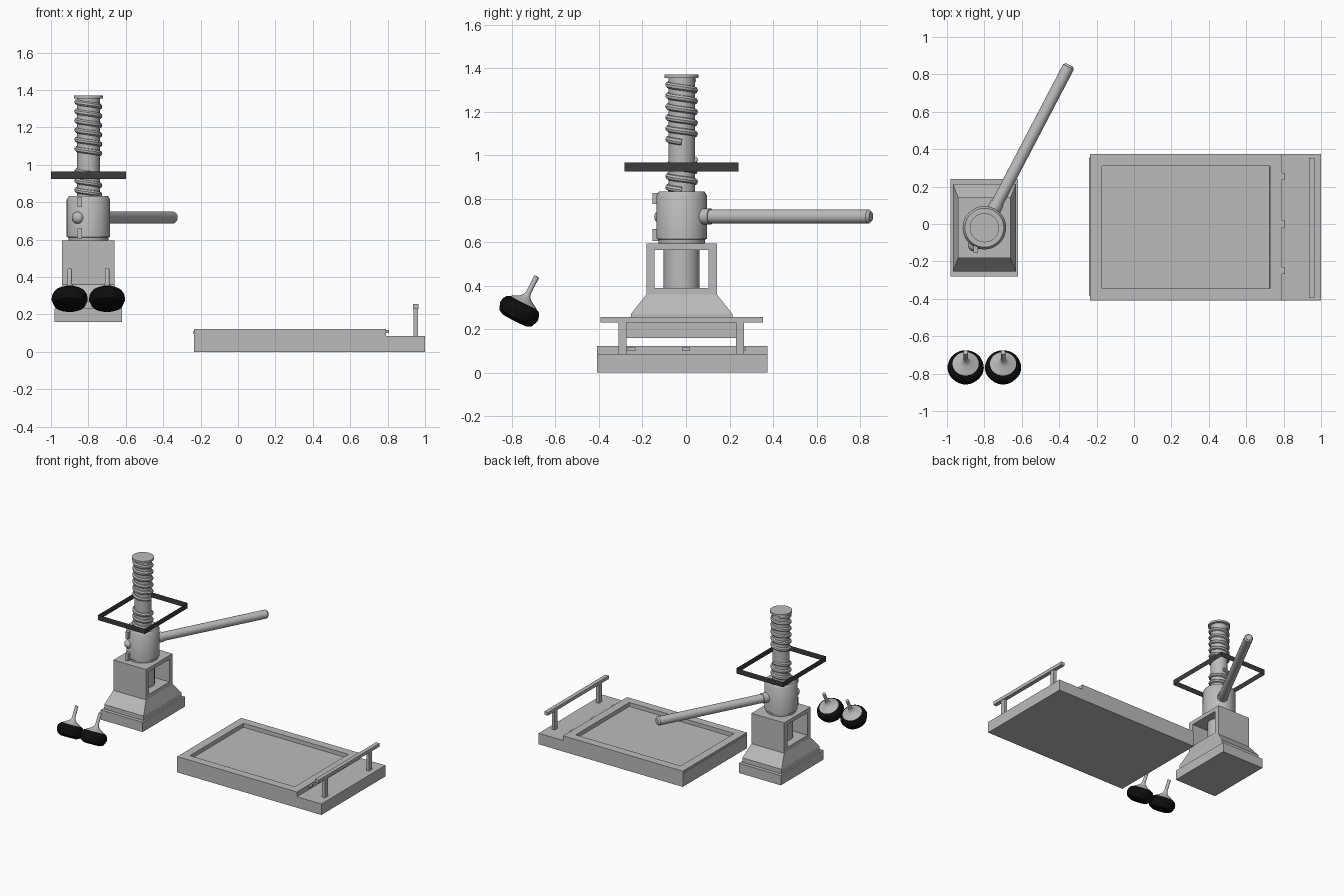
import bpy, bmesh, math
from mathutils import Matrix, Vector

cube = bpy.data.objects.get("Cube")
if cube:
    bpy.data.objects.remove(cube, do_unlink=True)


def material(name, value):
    m = bpy.data.materials.new(name)
    m.use_nodes = True
    color = (value, value, value, 1)
    m.diffuse_color = color
    m.node_tree.nodes["Principled BSDF"].inputs["Base Color"].default_value = color
    return m


GREY = material("cast grey", 0.5)
DARK = material("dark frame", 0.045)
BLACK = material("black leather", 0.004)
CX, CY = -0.8, -0.02          # axis of the press


def finish(name, bm, mat, smooth=False, matrix=None):
    bmesh.ops.recalc_face_normals(bm, faces=bm.faces)
    mesh = bpy.data.meshes.new(name)
    bm.to_mesh(mesh)
    bm.free()
    return add_object(name, mesh, mat, smooth, matrix)


def add_object(name, mesh, mat, smooth=False, matrix=None):
    mesh.materials.clear()
    mesh.materials.append(mat)
    ob = bpy.data.objects.new(name, mesh)
    bpy.context.scene.collection.objects.link(ob)
    if matrix:
        ob.matrix_world = matrix
    if smooth:
        bpy.ops.object.select_all(action='DESELECT')
        ob.select_set(True)
        bpy.context.view_layer.objects.active = ob
        bpy.ops.object.shade_smooth_by_angle(angle=math.radians(35))
    return ob


def add_box(bm, lo, hi):
    lo, hi = Vector(lo), Vector(hi)
    m = Matrix.Translation((lo + hi) / 2) @ Matrix.Diagonal((hi - lo).to_4d())
    m[3][3] = 1
    bmesh.ops.create_cube(bm, size=1, matrix=m)


def box(name, lo, hi, mat=GREY):
    bm = bmesh.new()
    add_box(bm, lo, hi)
    return finish(name, bm, mat)


def lathe(name, profile, mat, matrix, sides=40):
    # Spin a (radius, height) profile round the local z axis
    bm = bmesh.new()
    verts = [bm.verts.new((r, 0, z)) for r, z in profile]
    edges = [bm.edges.new(pair) for pair in zip(verts, verts[1:])]
    bmesh.ops.spin(bm, geom=verts + edges, cent=(0, 0, 0), axis=(0, 0, 1),
                   angle=math.tau, steps=sides, use_duplicate=False)
    bmesh.ops.remove_doubles(bm, verts=bm.verts, dist=0.0001)
    return finish(name, bm, mat, True, matrix)


def stack(name, sections, mat, caps=True):
    # Loft rectangles given as (height, half width, half depth)
    bm = bmesh.new()
    rings = [[bm.verts.new((CX + sx * hx, CY + sy * hy, z))
              for sx, sy in ((-1, -1), (1, -1), (1, 1), (-1, 1))]
             for z, hx, hy in sections]
    for a, b in zip(rings, rings[1:]):
        for i in range(4):
            j = (i + 1) % 4
            bm.faces.new((a[i], a[j], b[j], b[i]))
    if caps:
        bm.faces.new(rings[0])
        bm.faces.new(rings[-1])
    return finish(name, bm, mat)


def helix(name, z0, z1, pitch):
    # Left-hand screw thread as a bevelled path
    curve = bpy.data.curves.new(name, 'CURVE')
    curve.dimensions = '3D'
    curve.bevel_depth = 0.015
    curve.bevel_resolution = 2
    curve.use_fill_caps = True
    count = int((z1 - z0) / pitch * 28)
    spline = curve.splines.new('POLY')
    spline.points.add(count)
    for i, p in enumerate(spline.points):
        t = -i / 28 * math.tau
        p.co = (CX + 0.06 * math.cos(t), CY + 0.06 * math.sin(t),
                z0 + (z1 - z0) * i / count, 1)
    temp = bpy.data.objects.new(name + " path", curve)
    mesh = bpy.data.meshes.new_from_object(temp)
    bpy.data.objects.remove(temp)
    add_object(name, mesh, GREY, True)


# Tray: base slab, raised bed with a shallow recess
box("tray_base", (-0.235, -0.408, 0), (1.0, 0.375, 0.085))
bm = bmesh.new()
add_box(bm, (-0.235, -0.408, 0.085), (0.79, 0.375, 0.122))
top = max(bm.faces, key=lambda f: f.calc_center_median().z)
bmesh.ops.inset_individual(bm, faces=[top], thickness=0.09)
bmesh.ops.inset_individual(bm, faces=[top], thickness=0.001)
bmesh.ops.translate(bm, verts=top.verts, vec=(0, 0, -0.03))
finish("tray_bed", bm, GREY)
box("tray_end_strip", (-0.24, -0.385, 0.098), (-0.234, 0.355, 0.108))
for i, y in enumerate((-0.25, 0, 0.255)):
    box(f"tray_hinge_{i + 1}", (0.785, y - 0.018, 0.1), (0.806, y + 0.018, 0.116))

# Tray handle
box("handle_bar", (0.935, -0.392, 0.23), (0.966, 0.353, 0.255))
for side, y in (("front", -0.292), ("back", 0.248)):
    box(f"handle_post_{side}", (0.938, y - 0.018, 0.085), (0.962, y + 0.018, 0.235))

# Press foot, stepped then tapering to the window block
stack("press_foot", ((0.16, 0.18, 0.26), (0.235, 0.18, 0.26),
                     (0.235, 0.168, 0.233), (0.27, 0.168, 0.233),
                     (0.36, 0.14, 0.162)), GREY)

# Window block, open from side to side, with a round column inside
bm = bmesh.new()
x0, x1 = CX - 0.14, CX + 0.14
for z in (0.36, 0.565):
    add_box(bm, (x0, CY - 0.162, z), (x1, CY + 0.162, z + 0.03))
for y in (CY - 0.162, CY + 0.124):
    add_box(bm, (x0, y, 0.39), (x1, y + 0.038, 0.565))
finish("window_block", bm, GREY)
AXIS = Matrix.Translation((CX, CY, 0))
lathe("inner_column", ((0.083, 0.38), (0.083, 0.58)), GREY, AXIS)

# Collar with bevelled rims, clamp lugs and a round knob
lathe("collar", ((0, 0.595), (0.106, 0.595), (0.108, 0.612), (0.116, 0.615),
                 (0.116, 0.815), (0.104, 0.833), (0, 0.833)), GREY, AXIS)
for i, (z0, z1) in enumerate(((0.605, 0.66), (0.775, 0.825))):
    box(f"clamp_lug_{i + 1}", (-0.857, -0.155, z0), (-0.833, -0.11, z1))
bm = bmesh.new()
bmesh.ops.create_uvsphere(bm, u_segments=24, v_segments=14, radius=0.033)
finish("collar_knob", bm, GREY, True, Matrix.Translation((-0.855, -0.113, 0.717)))

# Long lever arm with a socket
start = Vector((CX, CY, 0.718))
end = Vector((-0.345, 0.85, 0.718))
way = end - start
length = way.length
LEVER = Matrix.Translation(start) @ way.to_track_quat('Z', 'Y').to_matrix().to_4x4()
lathe("lever_arm", ((0, 0.05), (0.032, 0.05), (0.032, length - 0.012),
                    (0.022, length), (0, length)), GREY, LEVER, 28)
lathe("lever_socket", ((0, 0.08), (0.037, 0.08), (0.037, 0.15), (0, 0.15)),
      GREY, LEVER, 28)

# Screw with two threaded lengths and a cap
lathe("screw_core", ((0.061, 0.82), (0.061, 1.355), (0.078, 1.355),
                     (0.078, 1.37), (0, 1.37)), GREY, AXIS)
helix("lower_thread", 0.84, 0.98, 0.05)
helix("upper_thread", 1.06, 1.345, 0.05)

# Thin open frame round the screw
stack("square_frame", ((0.925, 0.2, 0.262), (0.965, 0.2, 0.262)), DARK, caps=False)

# Pair of tilted ink pads with flared stems
for side, x in (("right", -0.9), ("left", -0.7)):
    tilt = Matrix.Translation((x, -0.768, 0.281)) @ Matrix.Rotation(math.radians(-27), 4, 'X')
    lathe(f"ink_pad_{side}", ((0, -0.048), (0.06, -0.046), (0.084, -0.033), (0.097, 0),
                              (0.093, 0.022), (0.083, 0.038), (0.07, 0.045)), BLACK, tilt)
    lathe(f"pad_stem_{side}", ((0.076, 0.041), (0.055, 0.055), (0.03, 0.069), (0.016, 0.083),
                               (0.012, 0.1), (0.012, 0.18), (0, 0.183)), GREY, tilt)
